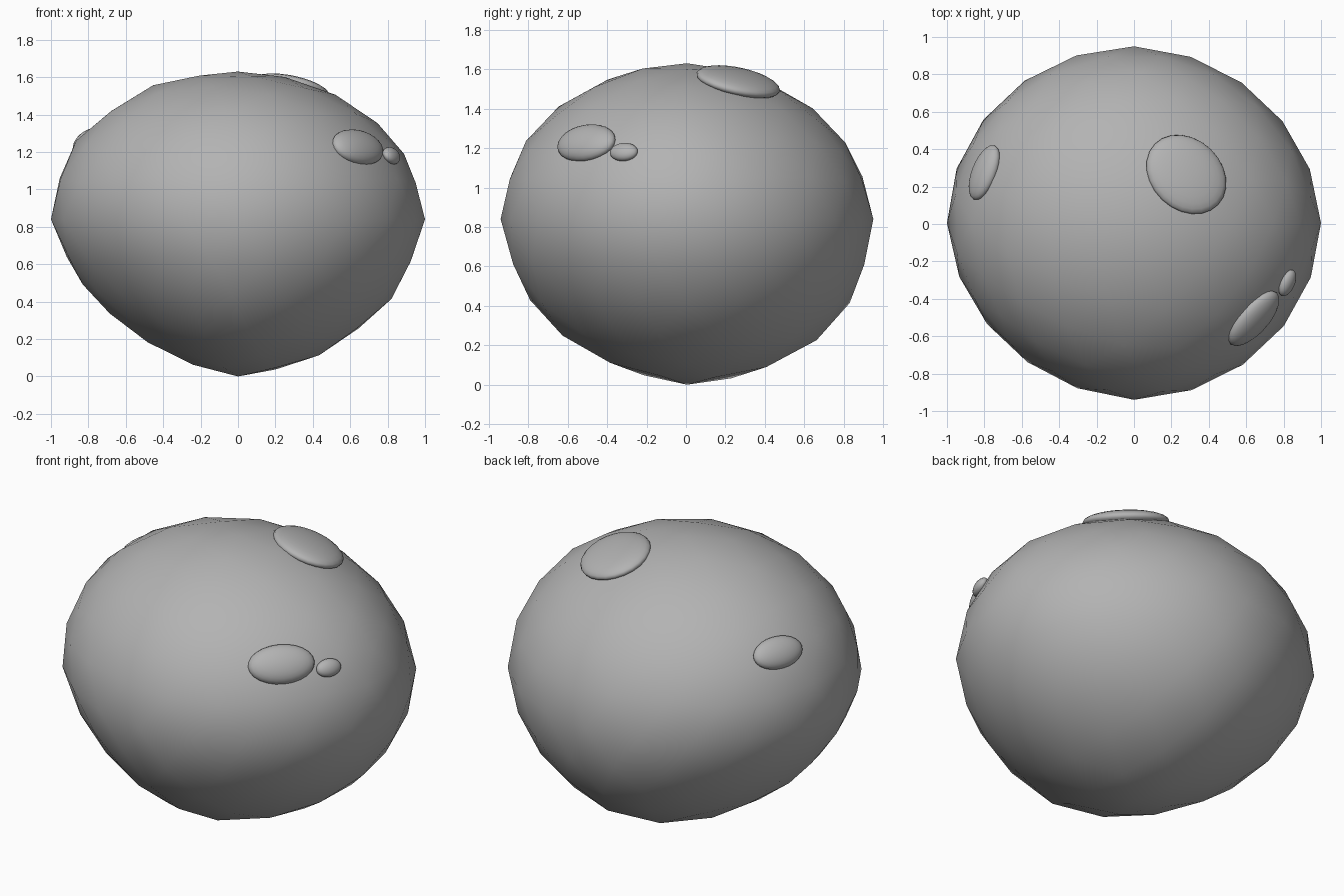
import bpy
from mathutils import Vector, Matrix

if "Cube" in bpy.data.objects:
    bpy.data.objects.remove(bpy.data.objects["Cube"])

stone = bpy.data.materials.new("grey_stone")
stone.diffuse_color = (0.45, 0.45, 0.45, 1)
stone.use_nodes = True
stone.node_tree.nodes["Principled BSDF"].inputs["Base Color"].default_value = stone.diffuse_color

CENTRE = Vector((0, 0.005, 0.84))

# Bulge or dent of the boulder in each quadrant (sign a, sign b) of a plane
XZ = {(1, 1): -0.01, (-1, 1): 0.018, (1, -1): -0.04, (-1, -1): -0.09}
YZ = {(1, 1): -0.02, (-1, 1): 0.0, (1, -1): 0.015, (-1, -1): -0.025}
XY = {(1, 1): -0.02, (-1, 1): -0.005, (1, -1): -0.01, (-1, -1): -0.03}


def bulge(table, a, b):
    key = (1 if a >= 0 else -1, 1 if b >= 0 else -1)
    return table[key] * 2 * abs(a * b)


def finish(ob, name):
    ob.name = name
    ob.data.materials.append(stone)
    for p in ob.data.polygons:
        p.use_smooth = True


# Main boulder: an uneven squashed ball
bpy.ops.mesh.primitive_ico_sphere_add(subdivisions=3, radius=1)
boulder = bpy.context.object
for v in boulder.data.vertices:
    x, y, z = v.co.normalized()
    r = 1 + bulge(XZ, x, z) + bulge(YZ, y, z) + bulge(XY, x, y)
    height = 0.79 if z > 0 else 0.84
    v.co = CENTRE + Vector((x * r, y * r * 0.945, z * r * height))
finish(boulder, "boulder")


# Flattened lumps lying against the surface
def lump(name, pos, size):
    pos = Vector(pos)
    d = pos - CENTRE
    normal = Vector((d.x, d.y / 0.89, d.z / 0.62)).normalized()
    side = Vector((0, 0, 1)).cross(normal).normalized()
    up = normal.cross(side)
    bpy.ops.mesh.primitive_uv_sphere_add(segments=24, ring_count=14, radius=1)
    ob = bpy.context.object
    frame = Matrix((side, up, normal)).transposed().to_4x4()
    ob.data.transform(Matrix.Translation(pos) @ frame @ Matrix.Diagonal((*size, 1)))
    finish(ob, name)


lump("front_lump", (0.64, -0.505, 1.225), (0.185, 0.11, 0.06))
lump("small_lump", (0.82, -0.315, 1.18), (0.075, 0.05, 0.035))
lump("top_lump", (0.28, 0.265, 1.535), (0.235, 0.20, 0.055))
lump("left_lump", (-0.80, 0.275, 1.25), (0.155, 0.09, 0.05))
